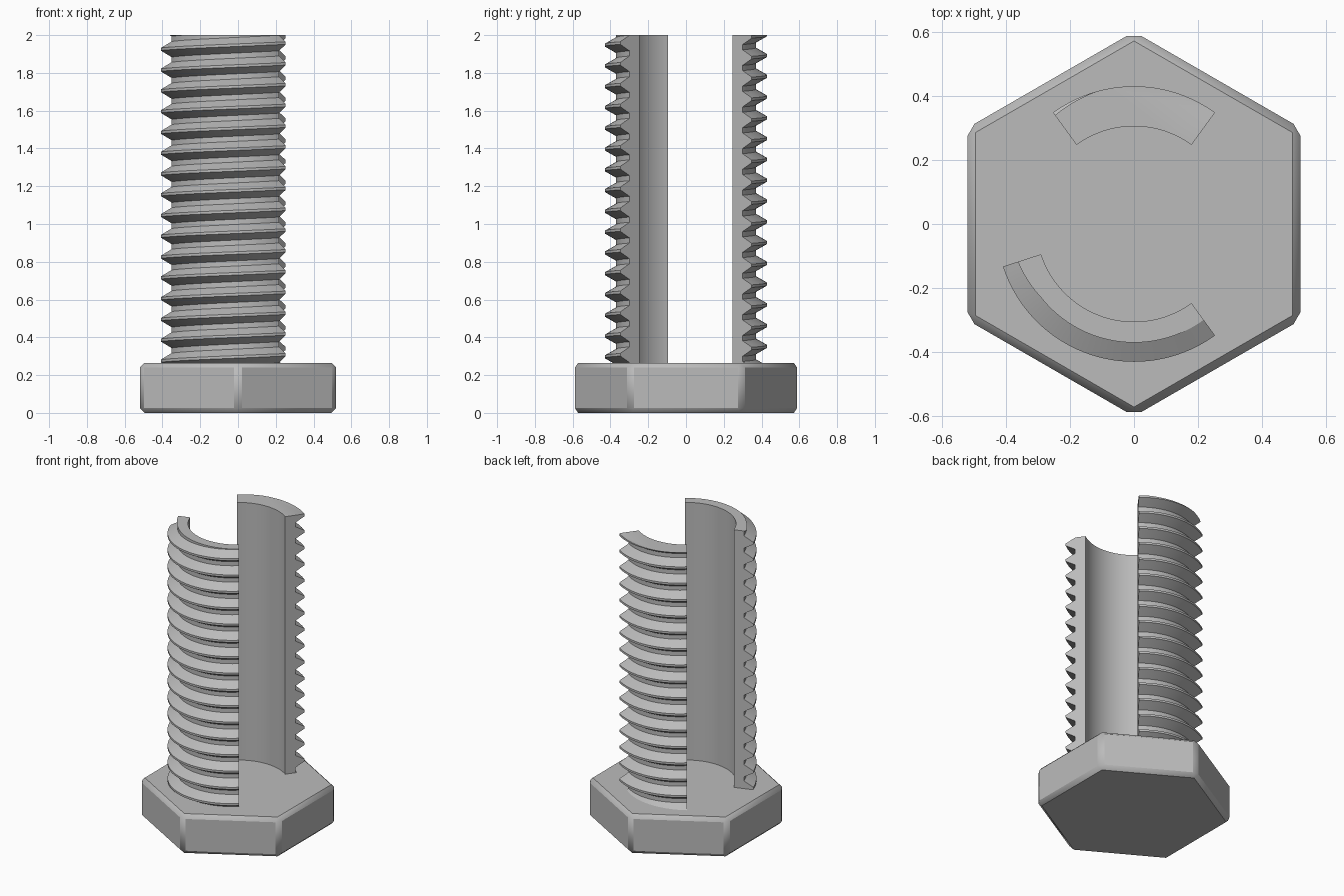
import bpy
import bmesh
from math import cos, sin, radians
from mathutils import Vector

default = bpy.data.objects.get("Cube")
if default:
    bpy.data.objects.remove(default, do_unlink=True)

# Single plain metal colour
metal = bpy.data.materials.new("grey_metal")
metal.use_nodes = True
colour = (0.5, 0.5, 0.5, 1.0)
metal.diffuse_color = colour
metal.node_tree.nodes["Principled BSDF"].inputs["Base Color"].default_value = colour

HEAD_TOP = 0.265
TOP = 2.0
PITCH = 0.11
CREST, ROOT, BORE = 0.43, 0.37, 0.305
PHASE = 1.925          # height of a crest at START_ANGLE
START_ANGLE = 198


def finish(obj):
    obj.data.materials.append(metal)
    obj.data.shade_smooth()
    obj.data.set_sharp_from_angle(angle=radians(30))


def section(angle):
    """Radial cross-section: threaded outside, plain bore inside."""
    rise = PITCH * (angle - START_ANGLE) / 360 + PHASE
    tooth = [(ROOT, -0.375), (CREST, -0.0625), (CREST, 0.0625), (ROOT, 0.375)]
    pts = [(r, rise + (turn + f) * PITCH)
           for turn in range(-17, 4) for r, f in tooth]
    pts += [(BORE, pts[-1][1]), (BORE, pts[0][1])]
    a = radians(angle)
    return [Vector((r * cos(a), r * sin(a), z)) for r, z in pts]


def threaded_wall(name, first, last, step=3):
    bm = bmesh.new()
    rings = [[bm.verts.new(p) for p in section(a)]
             for a in range(first, last + 1, step)]
    for r0, r1 in zip(rings, rings[1:]):
        for i in range(len(r0)):
            j = (i + 1) % len(r0)
            bm.faces.new((r0[i], r1[i], r1[j], r0[j]))
    bm.faces.new(rings[0])
    bm.faces.new(rings[-1][::-1])
    # Trim flat at the tip and just inside the head
    for z, up in ((TOP, 1), (HEAD_TOP - 0.03, -1)):
        cut = bmesh.ops.bisect_plane(
            bm, geom=bm.verts[:] + bm.edges[:] + bm.faces[:], dist=1e-6,
            plane_co=(0, 0, z), plane_no=(0, 0, up), clear_outer=True)
        edges = [e for e in cut["geom_cut"] if isinstance(e, bmesh.types.BMEdge)]
        bmesh.ops.edgeloop_fill(bm, edges=edges)
    bmesh.ops.recalc_face_normals(bm, faces=bm.faces[:])
    mesh = bpy.data.meshes.new(name)
    bm.to_mesh(mesh)
    bm.free()
    obj = bpy.data.objects.new(name, mesh)
    bpy.context.collection.objects.link(obj)
    finish(obj)


# Hexagonal head with chamfered edges
bpy.ops.mesh.primitive_cylinder_add(vertices=6, radius=0.6, depth=HEAD_TOP,
                                    location=(0, 0, HEAD_TOP / 2))
head = bpy.context.object
head.name = "hex_head"
bevel = head.modifiers.new("chamfer", "BEVEL")
bevel.width = 0.025
bevel.segments = 1
finish(head)

# Two cutaway portions of the threaded hollow shank
threaded_wall("front_shank", 198, 306)
threaded_wall("back_shank", 54, 126)
